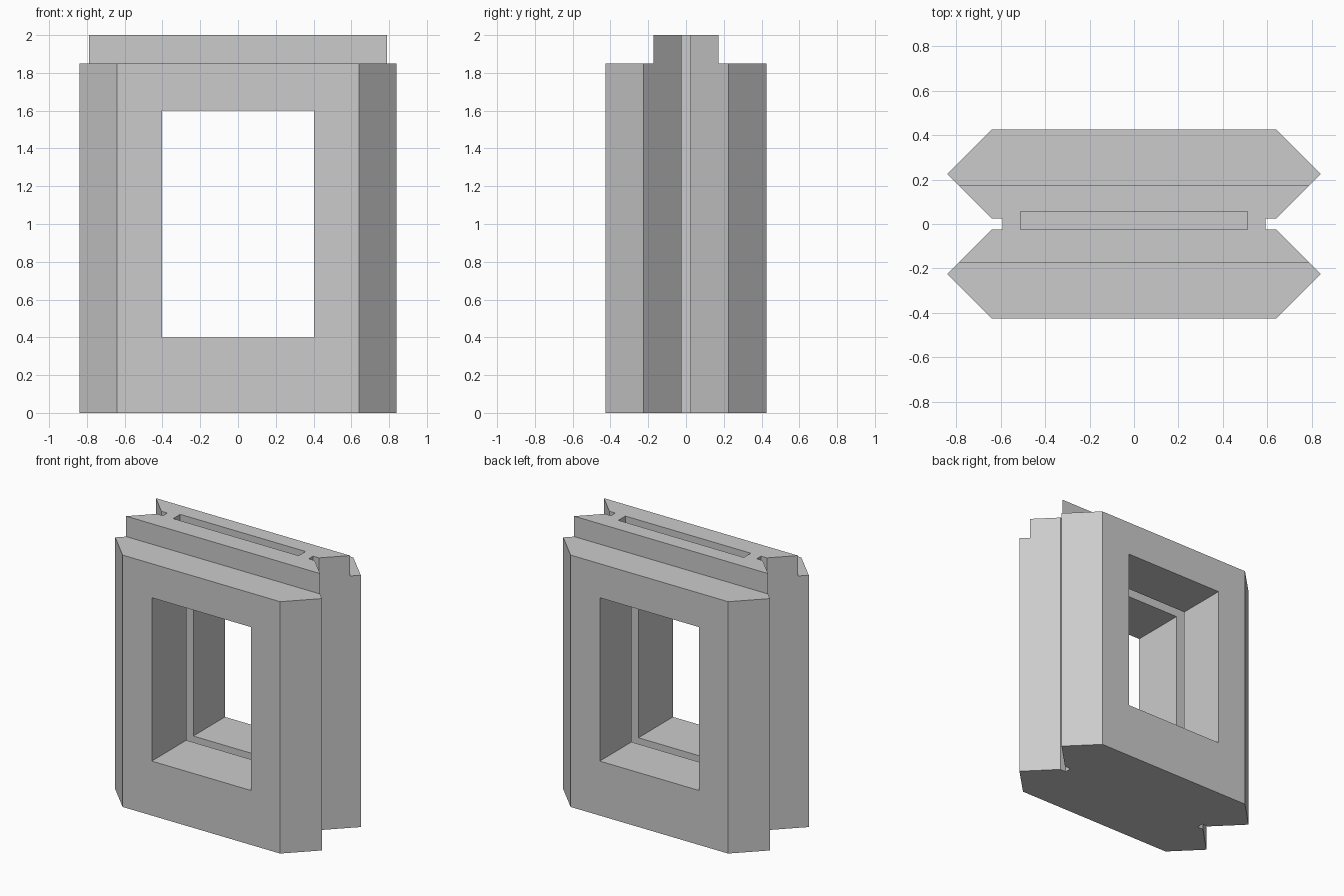
import bpy
import bmesh

if "Cube" in bpy.data.objects:
    bpy.data.objects.remove(bpy.data.objects["Cube"], do_unlink=True)

HEIGHT, SHOULDER = 2.0, 1.85

# Single stone-grey colour
grey = bpy.data.materials.new("light_grey")
grey.use_nodes = True
colour = (0.6, 0.6, 0.6, 1)
grey.diffuse_color = colour
grey.node_tree.nodes["Principled BSDF"].inputs["Base Color"].default_value = colour


def prism(name, outline, z0, z1):
    """Extrude a plan outline from z0 up to z1."""
    bm = bmesh.new()
    base = bm.faces.new([bm.verts.new((x, y, z0)) for x, y in outline])
    top = bmesh.ops.extrude_face_region(bm, geom=[base])["geom"]
    verts = [v for v in top if isinstance(v, bmesh.types.BMVert)]
    bmesh.ops.translate(bm, verts=verts, vec=(0, 0, z1 - z0))
    bmesh.ops.recalc_face_normals(bm, faces=bm.faces)
    mesh = bpy.data.meshes.new(name)
    bm.to_mesh(mesh)
    bm.free()
    mesh.materials.append(grey)
    obj = bpy.data.objects.new(name, mesh)
    bpy.context.collection.objects.link(obj)
    return obj


def block(name, x, y0, y1, z0, z1):
    return prism(name, [(-x, y0), (x, y0), (x, y1), (-x, y1)], z0, z1)


def cut(target, cutter):
    mod = target.modifiers.new(cutter.name, 'BOOLEAN')
    mod.operation = 'DIFFERENCE'
    mod.solver = 'EXACT'
    mod.object = cutter
    cutter.hide_render = True
    bpy.context.view_layer.objects.active = target
    bpy.ops.object.modifier_apply(modifier=mod.name)
    bpy.data.objects.remove(cutter, do_unlink=True)


# Wall body: two pointed edges per side with a narrow groove between them
side = [(0.64, -0.425), (0.84, -0.225), (0.64, -0.025), (0.592, -0.025)]
right = side + [(x, -y) for x, y in reversed(side)]
frame = prism("window_wall_frame", right + [(-x, y) for x, y in reversed(right)], 0, HEIGHT)

# Shoulders that leave the raised tongue along the top
for s in (-1, 1):
    y0, y1 = sorted((s * 0.173, s * 0.6))
    cut(frame, block("shoulder_cutter", 1, y0, y1, SHOULDER, 2.2))

# Through window, then the pane slot open at the top
cut(frame, block("window_cutter", 0.403, -0.6, 0.6, 0.4, 1.6))
cut(frame, block("pane_slot_cutter", 0.51, -0.024, 0.057, 0.3, 2.2))
